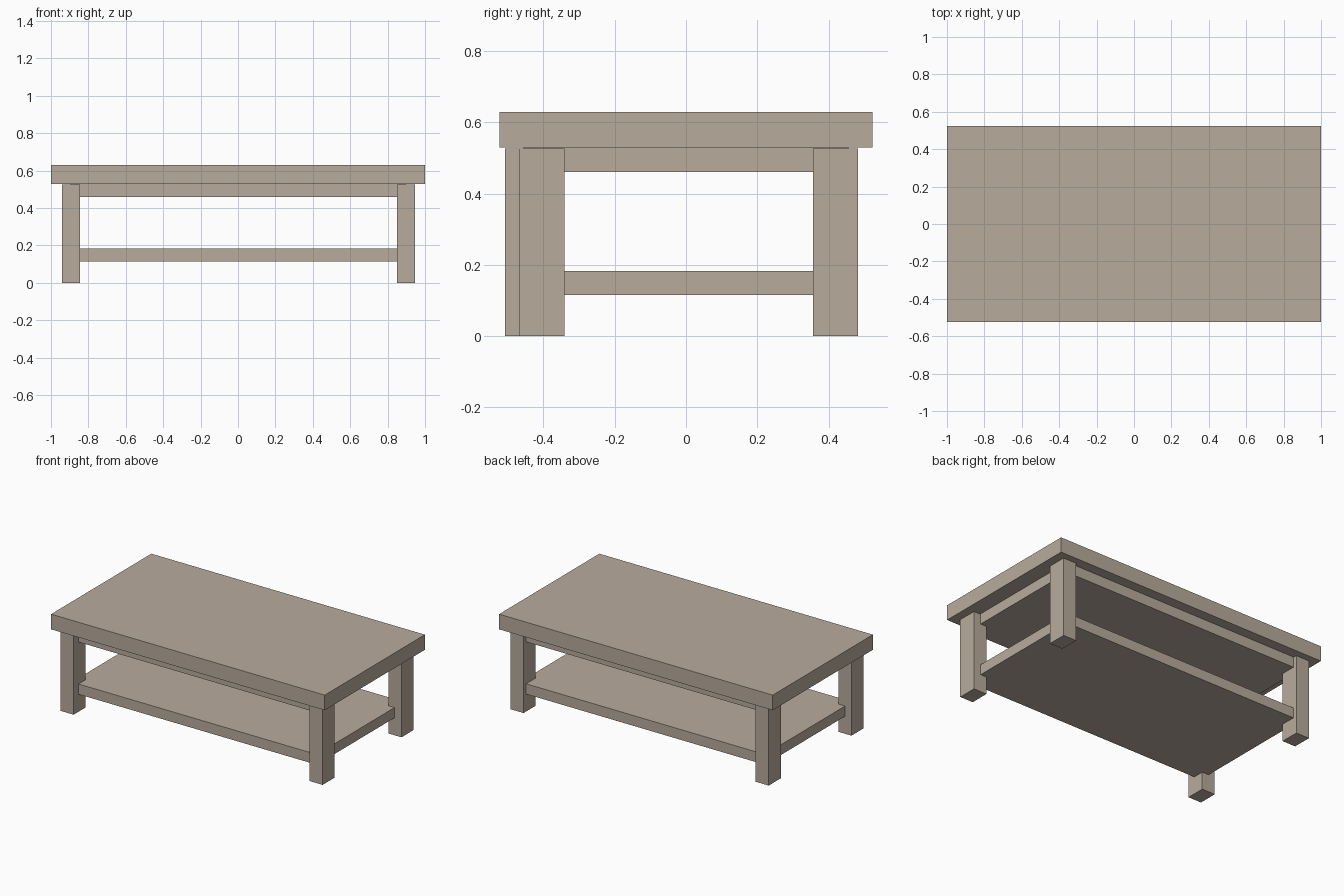
import bpy

if "Cube" in bpy.data.objects:
    bpy.data.objects.remove(bpy.data.objects["Cube"])

wood = bpy.data.materials.new("pale taupe wood")
wood.diffuse_color = (0.479, 0.407, 0.335, 1)
wood.use_nodes = True
wood.node_tree.nodes["Principled BSDF"].inputs["Base Color"].default_value = wood.diffuse_color


def box(name, x, y, z):
    """Box spanning the given (min, max) ranges."""
    bpy.ops.mesh.primitive_cube_add(size=1, location=[sum(r) / 2 for r in (x, y, z)])
    ob = bpy.context.object
    ob.name = name
    ob.scale = [r[1] - r[0] for r in (x, y, z)]
    bpy.ops.object.transform_apply(location=False, rotation=False, scale=True)
    ob.data.materials.append(wood)
    return ob


# thick table top
box("table_top", (-1, 1), (-0.523, 0.523), (0.529, 0.629))

# apron slab under the top and lower shelf, both running into the legs
for name, z in (("apron", (0.46, 0.529)), ("shelf", (0.115, 0.183))):
    box(name, (-0.895, 0.895), (-0.456, 0.455), z)

# legs: the left front one stands slightly further forward
LEG_X, LEG_Y = 0.096, 0.126
for name, x, y in (
    ("front_left_leg", -0.942, -0.508),
    ("front_right_leg", 0.850, -0.467),
    ("back_left_leg", -0.942, 0.356),
    ("back_right_leg", 0.850, 0.356),
):
    box(name, (x, x + LEG_X), (y, y + LEG_Y), (0, 0.526))
